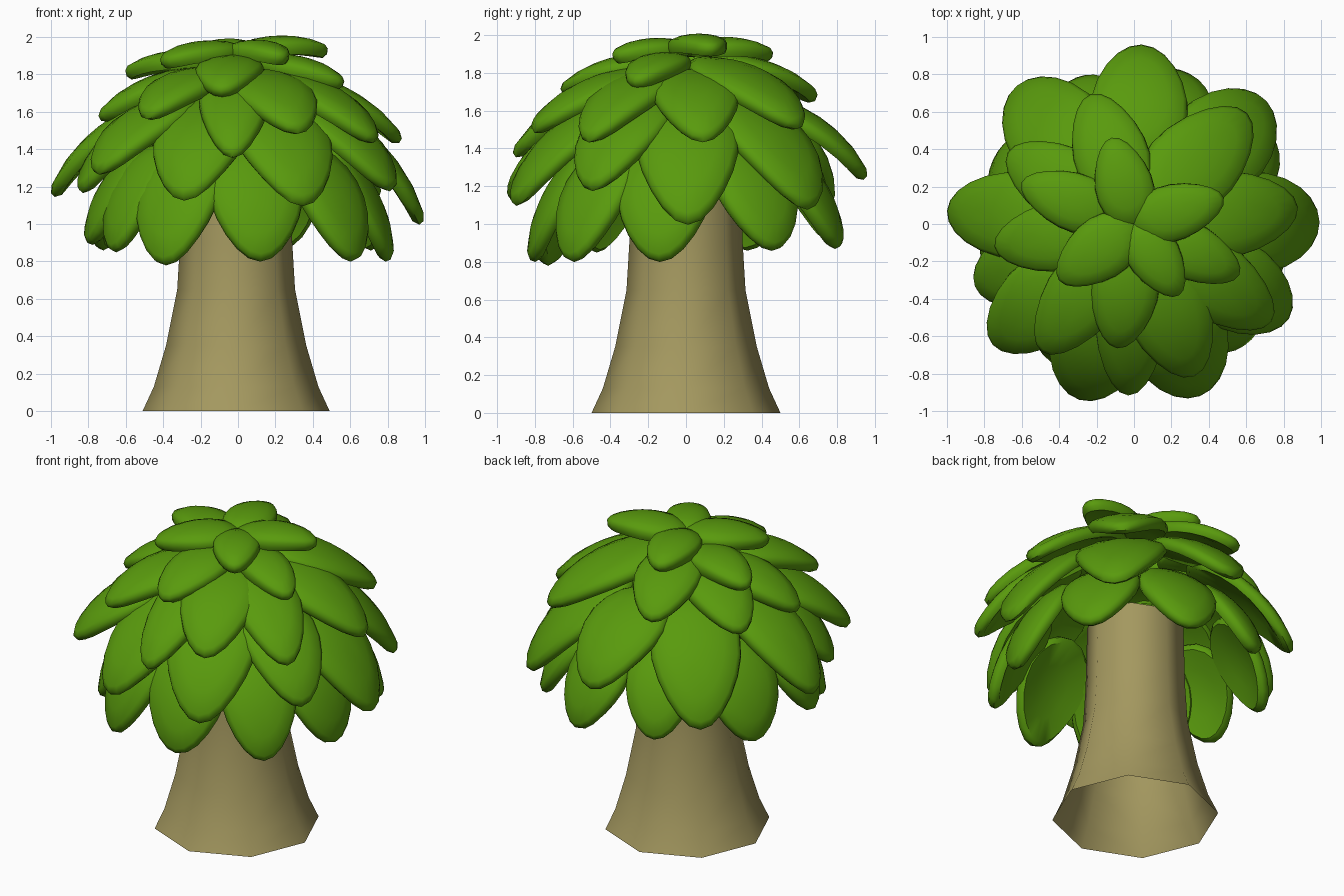
import bpy, bmesh, math
from mathutils import Vector

if "Cube" in bpy.data.objects:
    bpy.data.objects.remove(bpy.data.objects["Cube"])


def material(name, rgb):
    m = bpy.data.materials.new(name)
    m.diffuse_color = (*rgb, 1)
    m.use_nodes = True
    m.node_tree.nodes["Principled BSDF"].inputs["Base Color"].default_value = m.diffuse_color
    return m


LEAF = material("leaf green", (0.1, 0.325, 0.004))
BARK = material("bark tan", (0.37, 0.315, 0.115))


def finish(bm, name, mat, angle):
    bmesh.ops.recalc_face_normals(bm, faces=bm.faces[:])
    me = bpy.data.meshes.new(name)
    bm.to_mesh(me)
    bm.free()
    me.materials.append(mat)
    for p in me.polygons:
        p.use_smooth = True
    me.set_sharp_from_angle(angle=math.radians(angle))
    ob = bpy.data.objects.new(name, me)
    bpy.context.collection.objects.link(ob)


# Trunk: eight-sided flared column, open underneath
bm = bmesh.new()
rings = []
for r, z in [(0.5, 0), (0.44, 0.13), (0.375, 0.35), (0.315, 0.65), (0.3, 0.9), (0.29, 1.32)]:
    rings.append([bm.verts.new((r * math.cos(i * math.pi / 4) - 0.01, r * math.sin(i * math.pi / 4), z))
                  for i in range(8)])
for a, b in zip(rings, rings[1:]):
    for i in range(8):
        j = (i + 1) % 8
        bm.faces.new((a[i], a[j], b[j], b[i]))
bm.faces.new(rings[-1])
finish(bm, "trunk", BARK, 60)

# Leaf cross-section: (outline scale, height in thicknesses), underside to top
SECTION = [(0.5, -0.5), (0.94, -0.5), (1.0, -0.15), (0.98, 0.2), (0.9, 0.4), (0.6, 0.5), (0.3, 0.52)]
SIDES = 20


def add_leaf(bm, root, tip, width, thick, arch):
    """Thick leaf, blunt at the root and narrower at the tip, arching outward."""
    d = tip - root
    length = d.length
    side = Vector((-d.y, d.x, 0)).normalized()
    n = d.normalized().cross(side)
    bulge = arch * length

    def place(t, u, h):
        p = root + d * t + n * (bulge * 4 * t * (1 - t))
        tangent = d + n * (bulge * 4 * (1 - 2 * t))
        local = tangent.normalized().cross(side)
        return p + side * (u * width / 2) + local * (h * thick - 0.08 * width * u * u)

    rings = []
    for s, h in SECTION:
        ring = []
        for i in range(SIDES):
            a = 2 * math.pi * i / SIDES
            u = math.sin(a) * (1 - 0.2 * math.cos(a))
            ring.append(bm.verts.new(place(0.5 + 0.5 * s * math.cos(a), s * u, h)))
        rings.append(ring)
    for a, b in zip(rings, rings[1:]):
        for i in range(SIDES):
            j = (i + 1) % SIDES
            bm.faces.new((a[i], a[j], b[j], b[i]))
    for ring, h in ((rings[0], -0.5), (rings[-1], 0.53)):
        c = bm.verts.new(place(0.5, 0, h))
        for i in range(SIDES):
            bm.faces.new((ring[i], ring[(i + 1) % SIDES], c))


def leaf_layer(name, root_r, root_z, arch, leaves):
    bm = bmesh.new()
    for x, y, z, width in leaves:
        out = Vector((x, y, 0)).normalized()
        add_leaf(bm, out * root_r + Vector((0, 0, root_z)), Vector((x, y, z)), width, 0.08, arch)
    finish(bm, name, LEAF, 50)


# Leaf layers from the crown down: tip x, y, z and leaf width
leaf_layer("crown_leaves", -0.01, 1.92, 0.09, [
    (-0.4, -0.3, 1.86, 0.33), (0.48, 0.14, 1.92, 0.3),
    (-0.12, 0.46, 1.89, 0.31), (0.24, -0.38, 1.88, 0.28)])
leaf_layer("upper_leaves", 0.1, 1.86, 0.1, [
    (-0.6, 0.22, 1.80, 0.31), (0.56, -0.27, 1.74, 0.3), (-0.09, -0.66, 1.70, 0.36),
    (-0.23, 0.69, 1.66, 0.4), (0.6, 0.59, 1.51, 0.48)])
leaf_layer("middle_leaves", 0.14, 1.8, 0.11, [
    (-0.74, -0.12, 1.56, 0.37), (-0.49, -0.68, 1.57, 0.4), (0.32, -0.81, 1.49, 0.46),
    (-0.67, 0.38, 1.58, 0.4), (0.87, 0.09, 1.44, 0.46),
    (0.73, -0.52, 1.44, 0.42), (-0.03, -0.91, 1.36, 0.38)])
leaf_layer("outer_leaves", 0.32, 1.67, 0.12, [
    (0.04, 0.95, 1.24, 0.52), (-0.62, 0.73, 1.06, 0.54), (-0.99, 0.07, 1.15, 0.46),
    (0.98, 0.01, 1.0, 0.54), (0.7, 0.65, 1.08, 0.54), (-0.84, -0.33, 1.17, 0.42),
    (-0.75, -0.64, 1.27, 0.46), (-0.29, -0.93, 1.13, 0.52), (0.35, -0.91, 1.1, 0.54),
    (0.82, -0.5, 1.18, 0.48)])
leaf_layer("lower_leaves", 0.5, 1.42, 0.1, [
    (0.12, -0.81, 0.80, 0.5), (-0.39, -0.74, 0.78, 0.48), (0.61, -0.6, 0.80, 0.46),
    (0.8, -0.14, 0.80, 0.5), (-0.79, -0.2, 0.89, 0.46), (-0.73, 0.33, 0.86, 0.48),
    (0.72, 0.46, 0.86, 0.48), (0.24, 0.8, 0.87, 0.48), (-0.66, -0.48, 0.85, 0.4),
    (-0.3, 0.76, 0.92, 0.42)])
